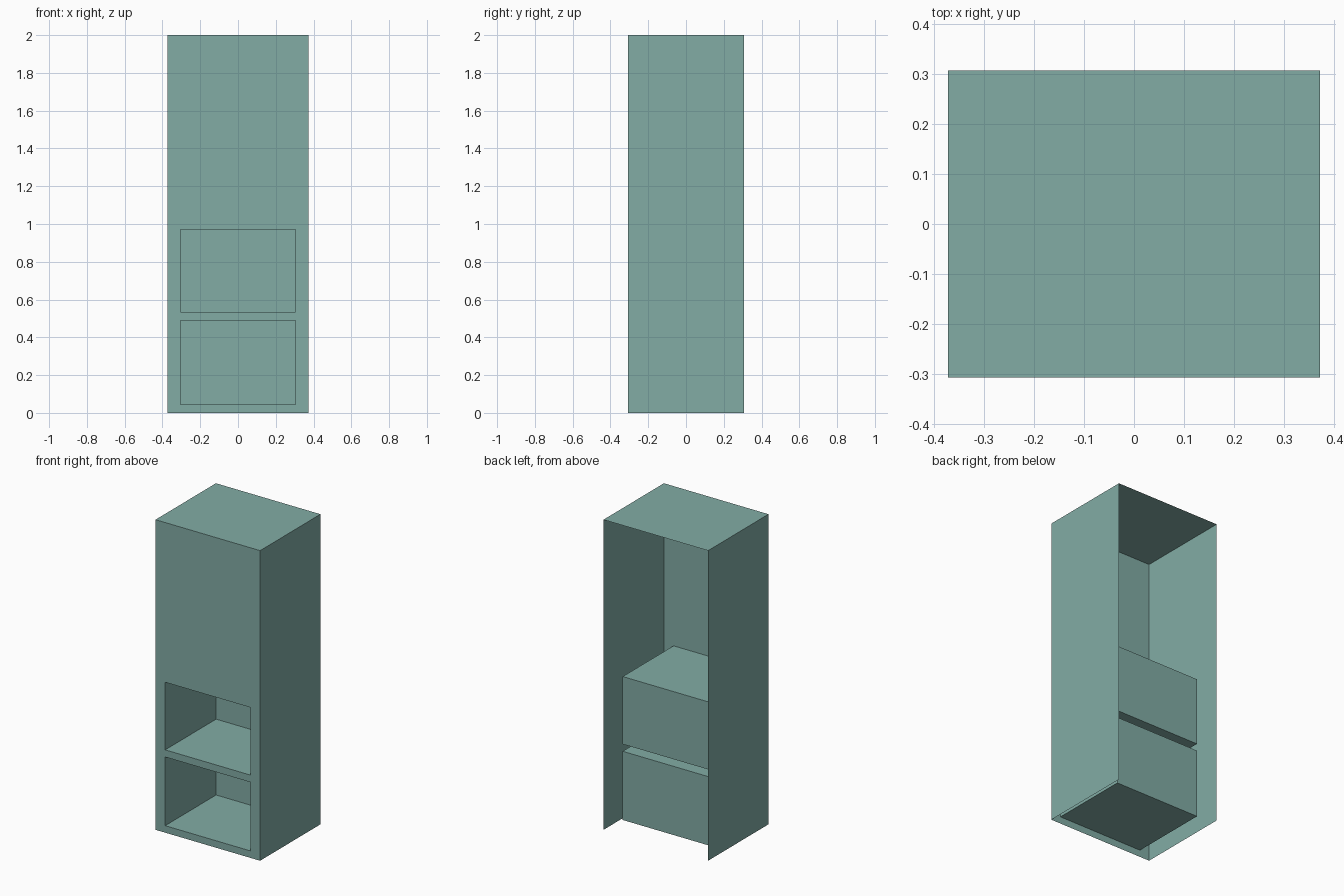
import bpy
import bmesh

if "Cube" in bpy.data.objects:
    bpy.data.objects.remove(bpy.data.objects["Cube"])

W, D, H = 0.373, 0.3075, 2.0        # half width, half depth, height
RW, BACK = 0.304, 0.211             # recess half width, recess back plane
RECESSES = {"lower_recess": (0.045, 0.488), "upper_recess": (0.534, 0.97)}

# Painted sheet colour
paint = bpy.data.materials.new("sage_green")
paint.use_nodes = True
colour = (0.223, 0.413, 0.376, 1)
paint.diffuse_color = colour
paint.node_tree.nodes["Principled BSDF"].inputs["Base Color"].default_value = colour


def finish(name, bm):
    """Weld the mesh and add it to the scene."""
    bmesh.ops.remove_doubles(bm, verts=bm.verts, dist=1e-5)
    mesh = bpy.data.meshes.new(name)
    bm.to_mesh(mesh)
    bm.free()
    mesh.materials.append(paint)
    obj = bpy.data.objects.new(name, mesh)
    bpy.context.collection.objects.link(obj)
    return obj


def open_box(bm, x, y0, y1, z0, z1, open_sides, inward=False):
    """Thin-sheet box of half width x, without the sides named in open_sides."""
    a, b, c, d = (-x, y0), (x, y0), (x, y1), (-x, y1)
    walls = {"front": (a, b), "left": (b, c), "back": (c, d), "right": (d, a)}
    quads = {side: [(*p, z0), (*q, z0), (*q, z1), (*p, z1)]
             for side, (p, q) in walls.items()}
    quads["top"] = [(*p, z1) for p in (a, b, c, d)]
    quads["bottom"] = [(*p, z0) for p in (d, c, b, a)]
    for side, quad in quads.items():
        if side not in open_sides:
            corners = reversed(quad) if inward else quad
            bm.faces.new([bm.verts.new(p) for p in corners])


# Outer shell: top and two sides, open behind and beneath
bm = bmesh.new()
open_box(bm, W, -D, D, 0, H, ("front", "back", "bottom"))
finish("cabinet_shell", bm)

# Front panel with the two openings left out
bm = bmesh.new()
xs = [-W, -RW, RW, W]
zs = [0] + [z for span in RECESSES.values() for z in span] + [H]
for i in range(len(xs) - 1):
    for j in range(len(zs) - 1):
        if i == 1 and j % 2 == 1:
            continue
        corners = [(xs[i], zs[j]), (xs[i + 1], zs[j]),
                   (xs[i + 1], zs[j + 1]), (xs[i], zs[j + 1])]
        bm.faces.new([bm.verts.new((x, -D, z)) for x, z in corners])
finish("front_panel", bm)

# Recessed compartments behind the openings
for name, (z0, z1) in RECESSES.items():
    bm = bmesh.new()
    open_box(bm, RW, -D, BACK, z0, z1, ("front",), inward=True)
    finish(name, bm)
